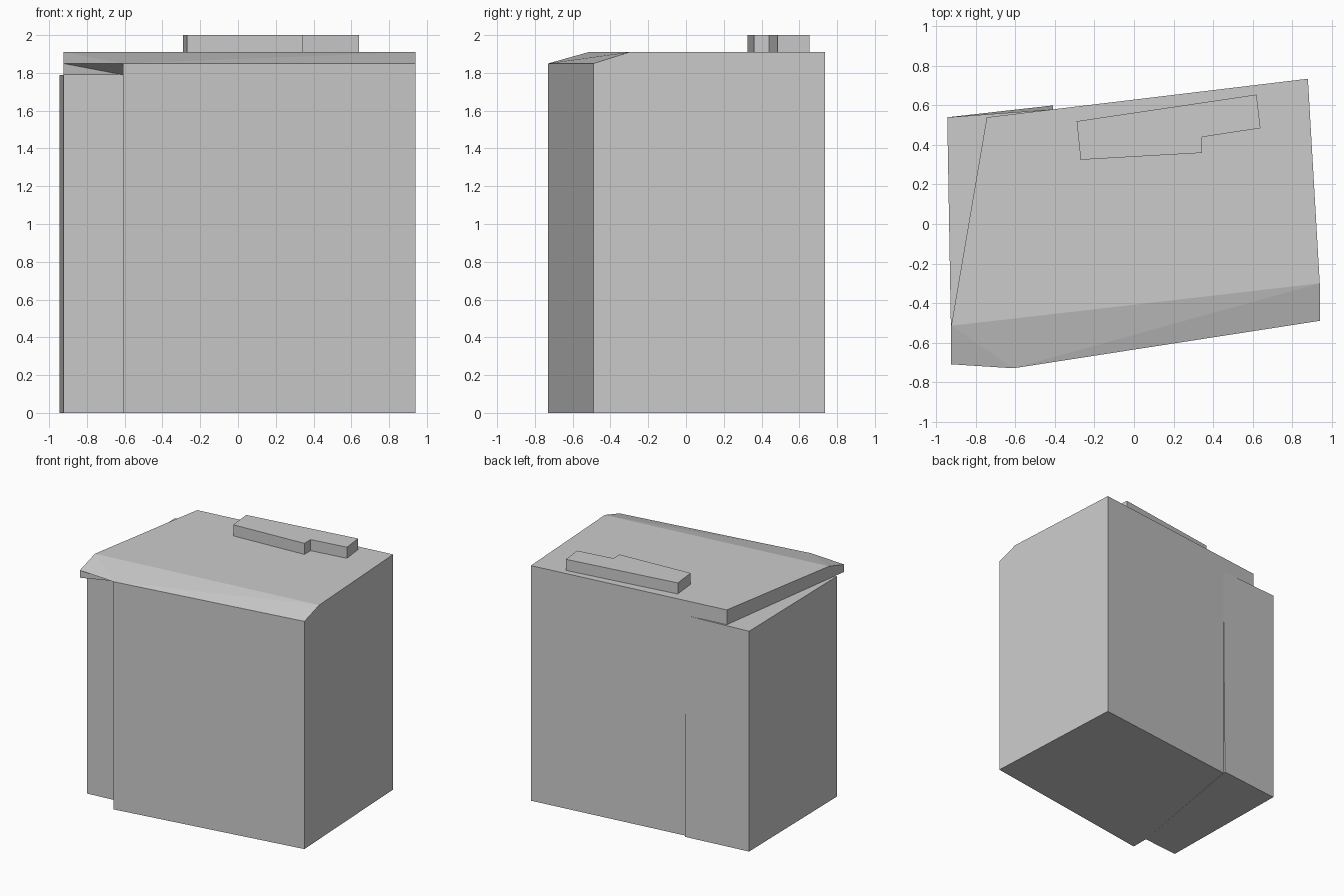
import bpy, bmesh

if "Cube" in bpy.data.objects:
    bpy.data.objects.remove(bpy.data.objects["Cube"])


def make_object(name, verts, faces):
    mesh = bpy.data.meshes.new(name)
    mesh.from_pydata(verts, [], faces)
    bm = bmesh.new()
    bm.from_mesh(mesh)
    bmesh.ops.recalc_face_normals(bm, faces=bm.faces)
    bm.to_mesh(mesh)
    bm.free()
    obj = bpy.data.objects.new(name, mesh)
    bpy.context.collection.objects.link(obj)
    return obj


def prism(name, bottom, z0, z1, top=None):
    """Straight prism; an optional second outline lets the walls lean."""
    top = top or bottom
    n = len(bottom)
    verts = [(x, y, z0) for x, y in bottom] + [(x, y, z1) for x, y in top]
    faces = [range(n), range(n, 2 * n)]
    faces += [(i, (i + 1) % n, (i + 1) % n + n, i + n) for i in range(n)]
    return make_object(name, verts, [tuple(f) for f in faces])


EAVE, SOFFIT, ROOF = 1.85, 1.79, 1.91

# main walls with the chamfered roof overhanging the side wing
points = {
    "front_right": (0.94, -0.49, 0), "back_right": (0.88, 0.735, 0),
    "back_left": (-0.41, 0.58, 0), "notch": (-0.61, -0.585, 0),
    "front_left": (-0.61, -0.73, 0),
    "eave_right": (0.94, -0.49, EAVE), "eave_mid": (-0.61, -0.73, EAVE),
    "eave_left": (-0.925, -0.71, EAVE),
    "roof_fr": (0.94, -0.30, ROOF), "roof_br": (0.88, 0.735, ROOF),
    "roof_bl": (-0.745, 0.54, ROOF), "roof_fl": (-0.925, -0.515, ROOF),
    "soffit_front": (-0.925, -0.71, SOFFIT), "soffit_notch": (-0.61, -0.585, SOFFIT),
    "soffit_back": (-0.41, 0.58, SOFFIT), "soffit_bl": (-0.745, 0.54, SOFFIT),
}
panels = [
    "front_left front_right back_right back_left notch",
    "front_left front_right eave_right eave_mid",
    "front_right back_right roof_br roof_fr eave_right",
    "back_right back_left soffit_back soffit_bl roof_bl roof_br",
    "back_left notch soffit_notch soffit_back",
    "notch front_left eave_mid soffit_notch",
    "eave_left eave_mid soffit_notch",
    "eave_left soffit_notch soffit_front",
    "soffit_front soffit_notch soffit_back soffit_bl",
    "roof_fl eave_left soffit_front",
    "roof_bl roof_fl soffit_front soffit_bl",
    "roof_fr roof_br roof_bl roof_fl",
    "roof_fl eave_left eave_mid",
    "roof_fl eave_mid roof_fr",
    "eave_mid eave_right roof_fr",
]
index = {key: i for i, key in enumerate(points)}
make_object("main_building", list(points.values()),
            [tuple(index[k] for k in p.split()) for p in panels])

# lower side wing, its back corner leaning in to meet the main wall
wing = [(-0.61, -0.585), (-0.925, -0.615), (-0.945, 0.54)]
prism("side_wing", wing + [(-0.41, 0.60)], 0, SOFFIT, wing + [(-0.41, 0.58)])

# stepped box on the roof
prism("rooftop_box", [(-0.29, 0.52), (0.62, 0.655), (0.64, 0.485),
                      (0.345, 0.44), (0.345, 0.36), (-0.27, 0.325)], ROOF, 2.0)
